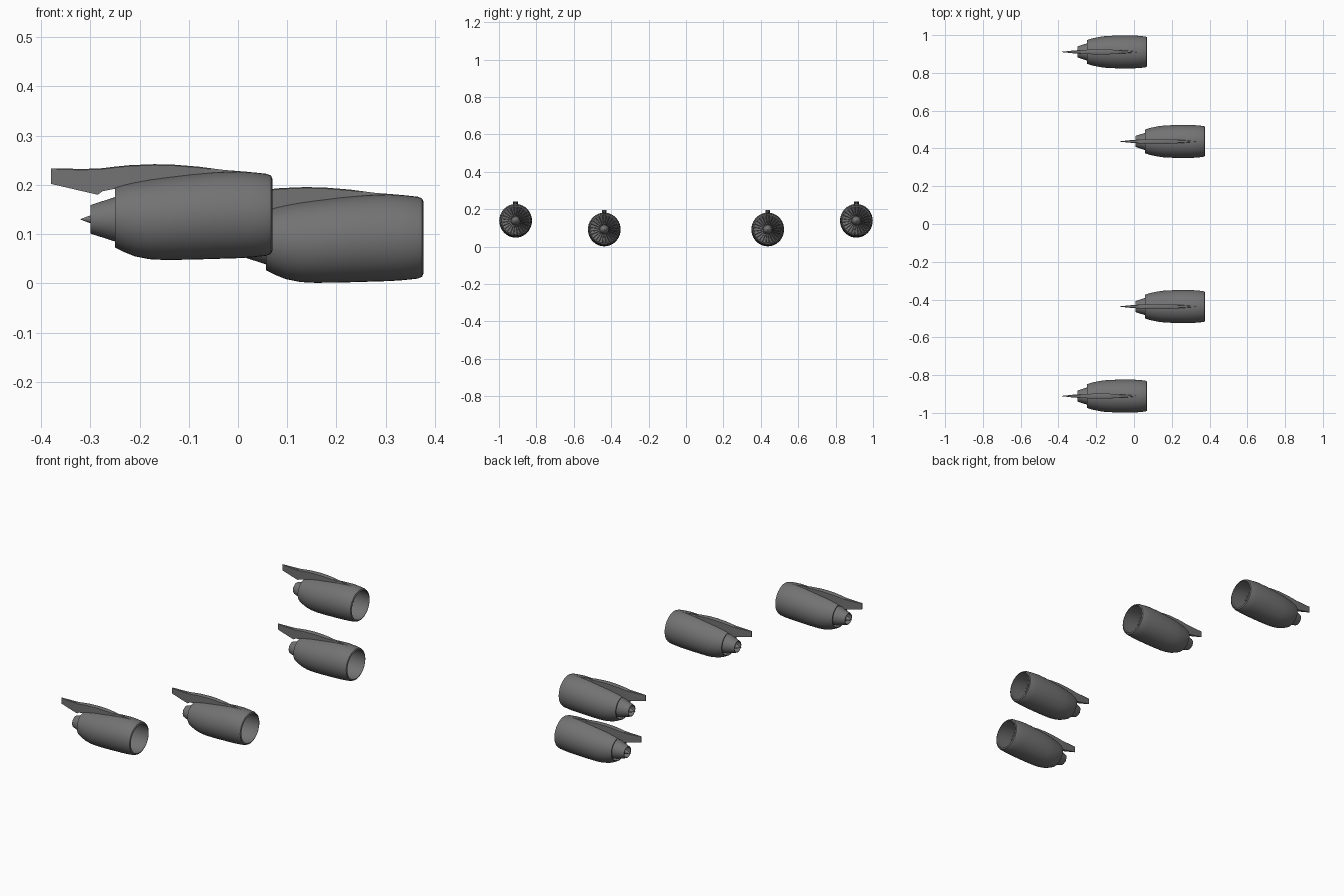
import bpy, bmesh, math
from mathutils import Matrix

if "Cube" in bpy.data.objects:
    bpy.data.objects.remove(bpy.data.objects["Cube"])

def material(name, c):
    m = bpy.data.materials.new(name)
    m.diffuse_color = (c, c, c, 1)
    m.use_nodes = True
    m.node_tree.nodes["Principled BSDF"].inputs["Base Color"].default_value = m.diffuse_color
    return m

GREY = material("metal grey", 0.17)
N = 40

def finish(name, bm, angle=35):
    bmesh.ops.remove_doubles(bm, verts=bm.verts, dist=1e-6)
    bmesh.ops.recalc_face_normals(bm, faces=bm.faces)
    me = bpy.data.meshes.new(name)
    bm.to_mesh(me)
    bm.free()
    me.materials.append(GREY)
    ob = bpy.data.objects.new(name, me)
    bpy.context.collection.objects.link(ob)
    bpy.ops.object.select_all(action='DESELECT')
    ob.select_set(True)
    bpy.context.view_layer.objects.active = ob
    bpy.ops.object.shade_smooth_by_angle(angle=math.radians(angle))
    return ob

def loft(name, rings, closed=False, n=N):
    """Skin rings of (x, z bottom, z top, half width) around the x axis."""
    bm = bmesh.new()
    loops = []
    for x, lo, hi, w in rings:
        c, r = (lo + hi) / 2, (hi - lo) / 2
        loops.append([bm.verts.new((x, w * math.cos(2 * math.pi * i / n),
                                    c + r * math.sin(2 * math.pi * i / n))) for i in range(n)])
    pairs = list(zip(loops, loops[1:])) + ([(loops[-1], loops[0])] if closed else [])
    for a, b in pairs:
        for i in range(n):
            j = (i + 1) % n
            bm.faces.new((a[i], a[j], b[j], b[i]))
    return finish(name, bm)

def turned(name, profile, z, n=N):
    return loft(name, [(x, z - r, z + r, r) for x, r in profile], n=n)

def cowl():
    # outer skin front to back, then the inner duct back to the lip
    return loft("engine_cowl", [
        (0.070, .067, .212, .073), (0.067, .060, .219, .079), (0.058, .056, .2225, .082),
        (0.030, .053, .2255, .085), (0.000, .051, .2275, .087), (-0.05, .0495, .2255, .0875),
        (-0.10, .048, .221, .0865), (-0.15, .0475, .215, .084), (-0.18, .049, .211, .080),
        (-0.21, .055, .2055, .074), (-0.23, .063, .201, .069), (-0.25, .073, .195, .062),
        (-0.25, .077, .191, .058), (-0.20, .063, .201, .069), (-0.10, .057, .212, .077),
        (-0.02, .060, .217, .078), (0.04, .064, .214, .075), (0.065, .065, .213, .074)], True)

def core():
    return turned("engine_core", [(-.08, .028), (-.15, .050), (-.20, .050), (-.25, .045),
                                  (-.30, .029), (-.30, .026), (-.25, .032)], .130)

def tail_cone():
    return turned("exhaust_cone", [(-.25, .032), (-.25, .020), (-.28, .015), (-.30, .008),
                                   (-.32, .0005)], .130, 20)

def spinner():
    return turned("fan_spinner", [(.012, .0005), (.008, .008), (-.004, .017),
                                  (-.02, .024), (-.035, .026)], .138, 24)

def fan():
    # twisted blades with a closing disc behind
    bm = bmesh.new()
    for k in range(24):
        rot = Matrix.Translation((0, 0, .138)) @ Matrix.Rotation(2 * math.pi * k / 24, 4, 'X')
        pts = [(-.015, -.002, .022), (-.032, .003, .022), (-.034, .009, .076), (-.018, -.009, .076)]
        bm.faces.new([bm.verts.new(rot @ Matrix.Translation(p).translation) for p in pts])
    bmesh.ops.create_circle(bm, cap_ends=True, segments=N, radius=.077,
        matrix=Matrix.Translation((-.045, 0, .138)) @ Matrix.Rotation(math.pi / 2, 4, 'Y'))
    return finish("fan_blades", bm)

def pylon():
    # stations: x, bottom z, top z, half thickness
    st = [(.02, .215, .2265, .0015), (-.03, .212, .2305, .006), (-.08, .208, .2370, .010),
          (-.13, .208, .2410, .0125), (-.17, .205, .2420, .0130), (-.22, .199, .2400, .0125),
          (-.25, .192, .2370, .0115), (-.275, .187, .2340, .0105), (-.285, .180, .2330, .010),
          (-.32, .188, .2325, .0075), (-.38, .202, .2335, .0012)]
    bm = bmesh.new()
    loops = [[bm.verts.new(p) for p in ((x, -w, lo), (x, w, lo), (x, w, hi - .002),
              (x, w * .7, hi), (x, -w * .7, hi), (x, -w, hi - .002))] for x, lo, hi, w in st]
    for a, b in zip(loops, loops[1:]):
        for i in range(6):
            j = (i + 1) % 6
            bm.faces.new((a[i], a[j], b[j], b[i]))
    bm.faces.new(loops[0])
    bm.faces.new(loops[-1])
    return finish("engine_pylon", bm, 30)

# two engines per side: outer ones sit further back and higher
PLACES = [("outer_left", 0, .911, 0), ("outer_right", 0, -.911, 0),
          ("inner_left", .307, .437, -.0465), ("inner_right", .307, -.437, -.0465)]
for part in [f() for f in (cowl, core, tail_cone, spinner, fan, pylon)]:
    base = part.name
    for i, (tag, x, y, z) in enumerate(PLACES):
        ob = part if i == 0 else part.copy()
        if i:
            bpy.context.collection.objects.link(ob)
        ob.name = f"{base}_{tag}"
        ob.location = (x, y, z)
